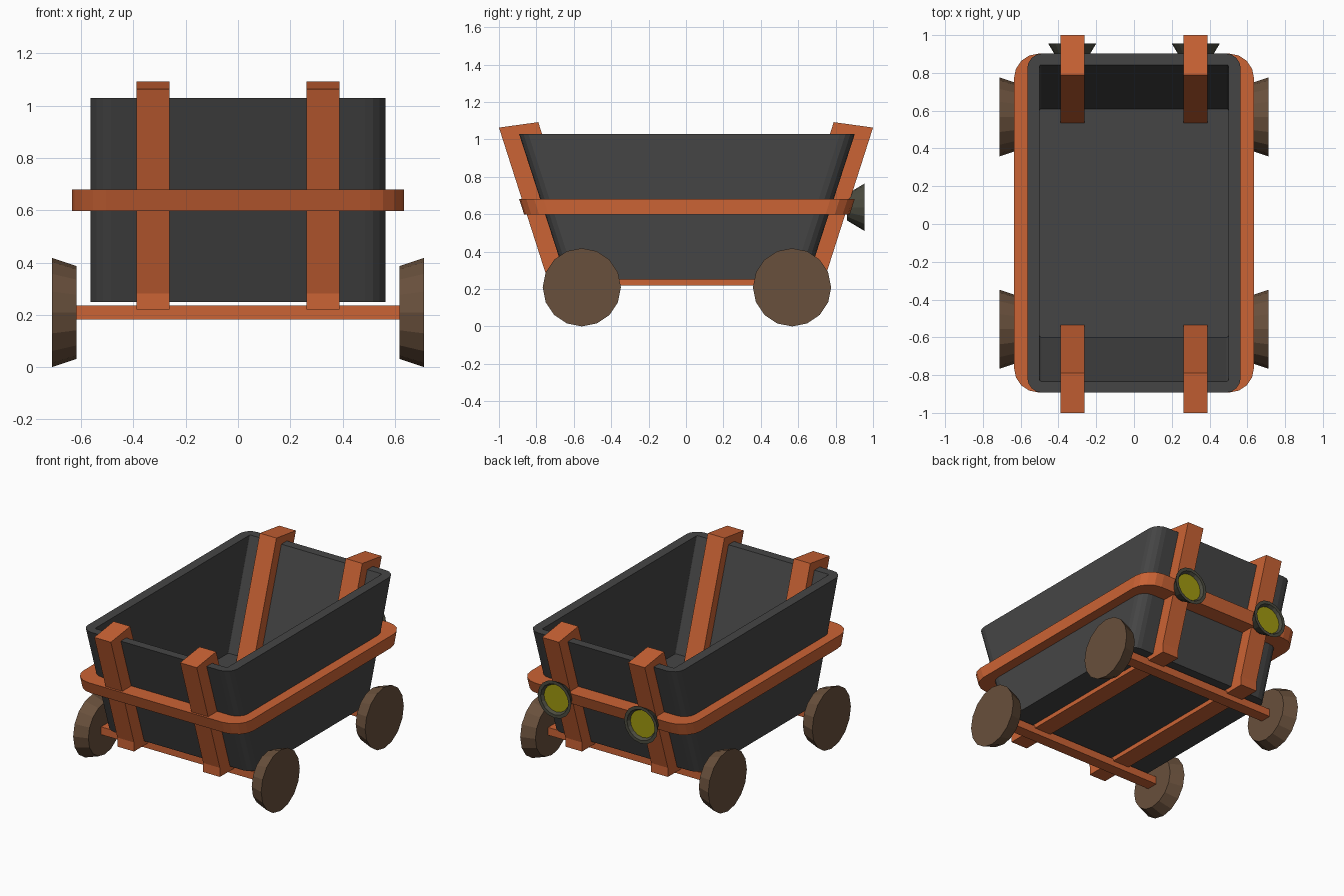
import bpy, bmesh
from math import cos, sin, pi, radians
from mathutils import Matrix

if "Cube" in bpy.data.objects:
    bpy.data.objects.remove(bpy.data.objects["Cube"])


def material(name, rgb):
    m = bpy.data.materials.new(name)
    m.diffuse_color = (*rgb, 1)
    m.use_nodes = True
    m.node_tree.nodes["Principled BSDF"].inputs["Base Color"].default_value = m.diffuse_color
    return m


ORANGE = material("orange_paint", (0.60, 0.125, 0.035))
IRON = material("dark_iron", (0.06, 0.06, 0.06))
BROWN = material("wheel_brown", (0.14, 0.08, 0.045))
OLIVE = material("lamp_casing", (0.07, 0.07, 0.05))
YELLOW = material("lamp_glass", (0.35, 0.32, 0.005))
YC = 0.005  # tub, band and wheels sit slightly back


def finish(name, bm, *mats):
    bmesh.ops.recalc_face_normals(bm, faces=bm.faces)
    me = bpy.data.meshes.new(name)
    bm.to_mesh(me)
    bm.free()
    ob = bpy.data.objects.new(name, me)
    bpy.context.collection.objects.link(ob)
    for m in mats:
        me.materials.append(m)
    return ob


def box(name, x, y, z, mat):
    bm = bmesh.new()
    bmesh.ops.create_cube(bm, size=1)
    for v in bm.verts:
        v.co = [(a + b) / 2 + c * (b - a) for (a, b), c in zip((x, y, z), v.co)]
    return finish(name, bm, mat)


def rounded_loop(hx, hy, z, r, n=4):
    pts = []
    for k, (sx, sy) in enumerate(((1, 1), (-1, 1), (-1, -1), (1, -1))):
        for i in range(n + 1):
            a = pi / 2 * (k + i / n)
            pts.append((sx * (hx - r) + r * cos(a), YC + sy * (hy - r) + r * sin(a), z))
    return pts


def loft(name, loops, mat, ring=False):
    bm = bmesh.new()
    vs = [[bm.verts.new(p) for p in loop] for loop in loops]
    pairs = list(zip(vs, vs[1:])) + ([(vs[-1], vs[0])] if ring else [])
    for a, b in pairs:
        for i in range(len(a)):
            j = (i + 1) % len(a)
            bm.faces.new((a[i], a[j], b[j], b[i]))
    if not ring:
        bm.faces.new(vs[0])
        bm.faces.new(vs[-1])
    return finish(name, bm, mat)


# open tub: vertical sides, ends leaning outward
loft("tub", [rounded_loop(0.565, 0.645, 0.25, 0.08),
             rounded_loop(0.565, 0.898, 1.03, 0.08),
             rounded_loop(0.50, 0.838, 1.03, 0.01),
             rounded_loop(0.50, 0.605, 0.31, 0.01)], IRON)

# band wrapped round the tub
loft("band", [rounded_loop(0.635, 0.87, 0.597, 0.13),
              rounded_loop(0.635, 0.897, 0.68, 0.13),
              rounded_loop(0.53, 0.75, 0.68, 0.02),
              rounded_loop(0.53, 0.723, 0.597, 0.02)], ORANGE, ring=True)

# leaning posts through both ends, and the rails beneath
POST = [(0.51, 0.235), (0.735, 0.235), (1.0, 1.063), (0.79, 1.092)]
for sx, side in ((-1, "left"), (1, "right")):
    xc = sx * 0.325
    for sy, end in ((-1, "front"), (1, "back")):
        bm = bmesh.new()
        f = bm.faces.new([bm.verts.new((xc - 0.063, sy * y, z)) for y, z in POST])
        ext = bmesh.ops.extrude_face_region(bm, geom=[f])["geom"]
        bmesh.ops.translate(bm, vec=(0.126, 0, 0),
                            verts=[v for v in ext if isinstance(v, bmesh.types.BMVert)])
        finish(f"{end}_{side}_post", bm, ORANGE)
    box(f"{side}_rail", (xc - 0.063, xc + 0.063), (-0.75, 0.75), (0.22, 0.285), ORANGE)

# axles and flared wheels
for sy, end in ((-1, "front"), (1, "back")):
    y = YC + sy * 0.562
    box(f"{end}_axle", (-0.63, 0.63), (y - 0.04, y + 0.04), (0.182, 0.235), ORANGE)
    for sx, side in ((-1, "left"), (1, "right")):
        bm = bmesh.new()
        bmesh.ops.create_cone(bm, cap_ends=True, segments=16, radius1=0.178,
                              radius2=0.209, depth=0.093,
                              matrix=Matrix.Translation((sx * 0.665, y, 0.209))
                              @ Matrix.Rotation(sx * pi / 2, 4, 'Y'))
        finish(f"{end}_{side}_wheel", bm, BROWN)

# lamps on the back, with recessed glass
for sx, side in ((-1, "left"), (1, "right")):
    bm = bmesh.new()
    bmesh.ops.create_cone(bm, cap_ends=True, segments=16, radius1=0.07,
                          radius2=0.127, depth=0.095,
                          matrix=Matrix.Translation((sx * 0.327, 0.9075, 0.637))
                          @ Matrix.Rotation(radians(-90), 4, 'X'))
    bm.normal_update()
    glass = max(bm.faces, key=lambda f: f.calc_center_median().y)
    bmesh.ops.inset_region(bm, faces=[glass], thickness=0.022)
    bmesh.ops.inset_region(bm, faces=[glass], thickness=0.012, depth=-0.02)
    glass.material_index = 1
    finish(f"{side}_lamp", bm, OLIVE, YELLOW)
